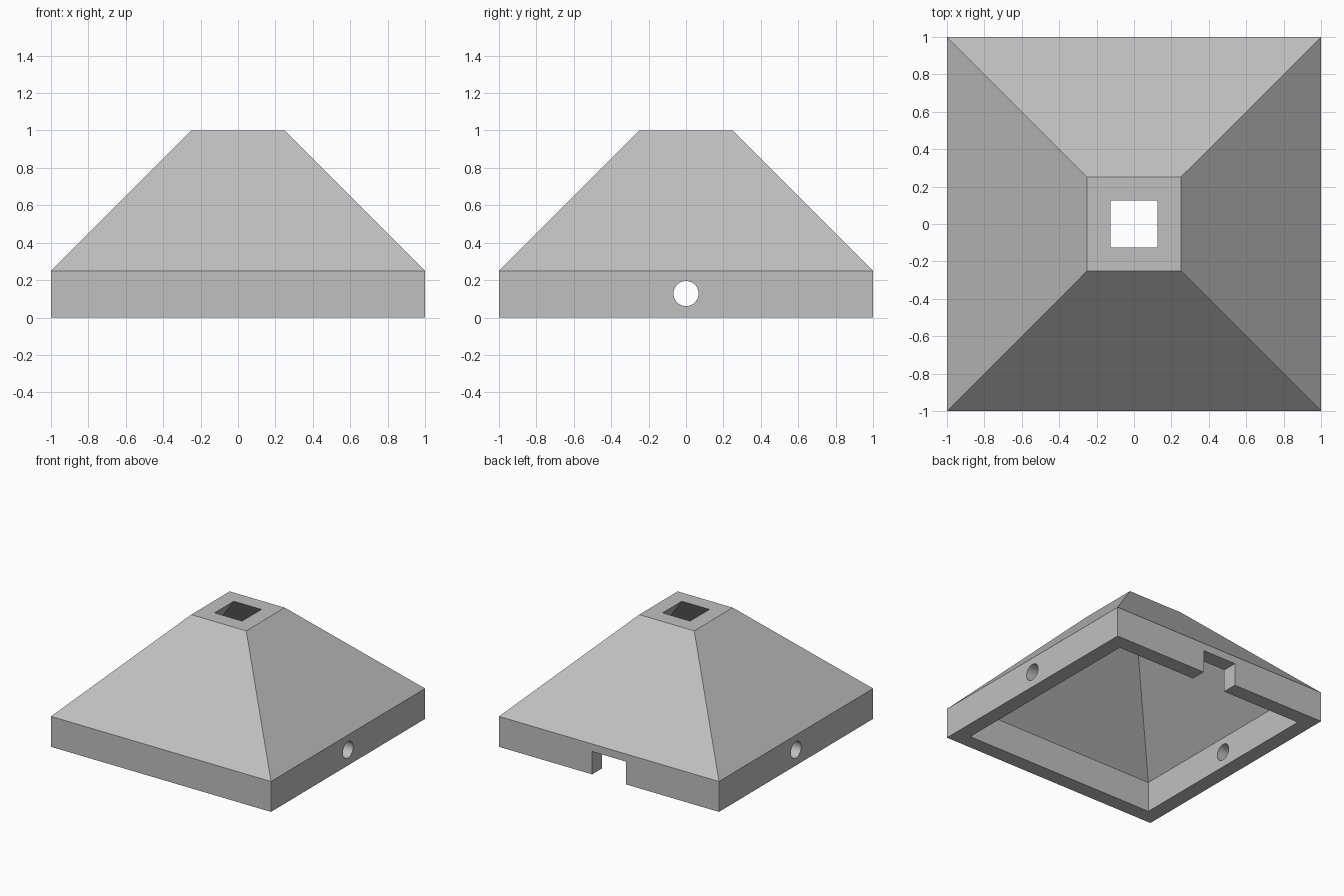
import bpy
import bmesh
import math
from mathutils import Matrix

default_cube = bpy.data.objects.get("Cube")
if default_cube:
    bpy.data.objects.remove(default_cube, do_unlink=True)

# Material
grey = bpy.data.materials.new("light_grey")
grey.use_nodes = True
colour = (0.53, 0.53, 0.53, 1)
grey.diffuse_color = colour
grey.node_tree.nodes["Principled BSDF"].inputs["Base Color"].default_value = colour


def add_object(name, bm):
    bmesh.ops.recalc_face_normals(bm, faces=bm.faces)
    mesh = bpy.data.meshes.new(name)
    bm.to_mesh(mesh)
    bm.free()
    mesh.materials.append(grey)
    obj = bpy.data.objects.new(name, mesh)
    bpy.context.collection.objects.link(obj)
    return obj


def cut(target, cutter):
    cutter.hide_render = True
    cutter.hide_viewport = True
    mod = target.modifiers.new(cutter.name, "BOOLEAN")
    mod.operation = "DIFFERENCE"
    mod.solver = "EXACT"
    mod.object = cutter


# Hollow pyramid shell: (half width, height) up the outside, down the inside
wall = 0.125
outside = [(1, 0), (1, 0.25), (0.25, 1)]
profile = outside + [(half - wall, z) for half, z in reversed(outside)]
bm = bmesh.new()
corners = [(-1, -1), (1, -1), (1, 1), (-1, 1)]
rings = [[bm.verts.new((sx * half, sy * half, z)) for sx, sy in corners]
         for half, z in profile]
for ring, following in zip(rings, rings[1:] + rings[:1]):
    for i in range(4):
        j = (i + 1) % 4
        bm.faces.new((ring[i], ring[j], following[j], following[i]))
shell = add_object("pyramid_shell", bm)

# Round holes through both side walls
bm = bmesh.new()
bmesh.ops.create_cone(bm, cap_ends=True, segments=48, radius1=0.067,
                      radius2=0.067, depth=3,
                      matrix=Matrix.Translation((0, 0, 0.128))
                      @ Matrix.Rotation(math.pi / 2, 4, "Y"))
hole_cutter = add_object("side_hole_cutter", bm)

# Notch in the lower edge of the back wall
bm = bmesh.new()
bmesh.ops.create_cube(bm, size=1, matrix=Matrix.Translation((0, 0.95, 0.0375))
                      @ Matrix.Diagonal((0.306, 0.4, 0.3, 1)))
notch_cutter = add_object("back_notch_cutter", bm)

cut(shell, hole_cutter)
cut(shell, notch_cutter)

# Bake the cuts, remove the cutters and smooth only the round holes
bpy.ops.object.select_all(action="DESELECT")
bpy.context.view_layer.objects.active = shell
shell.select_set(True)
for mod in list(shell.modifiers):
    bpy.ops.object.modifier_apply(modifier=mod.name)
for cutter in (hole_cutter, notch_cutter):
    bpy.data.objects.remove(cutter, do_unlink=True)
bpy.ops.object.shade_smooth_by_angle(angle=math.radians(30))
